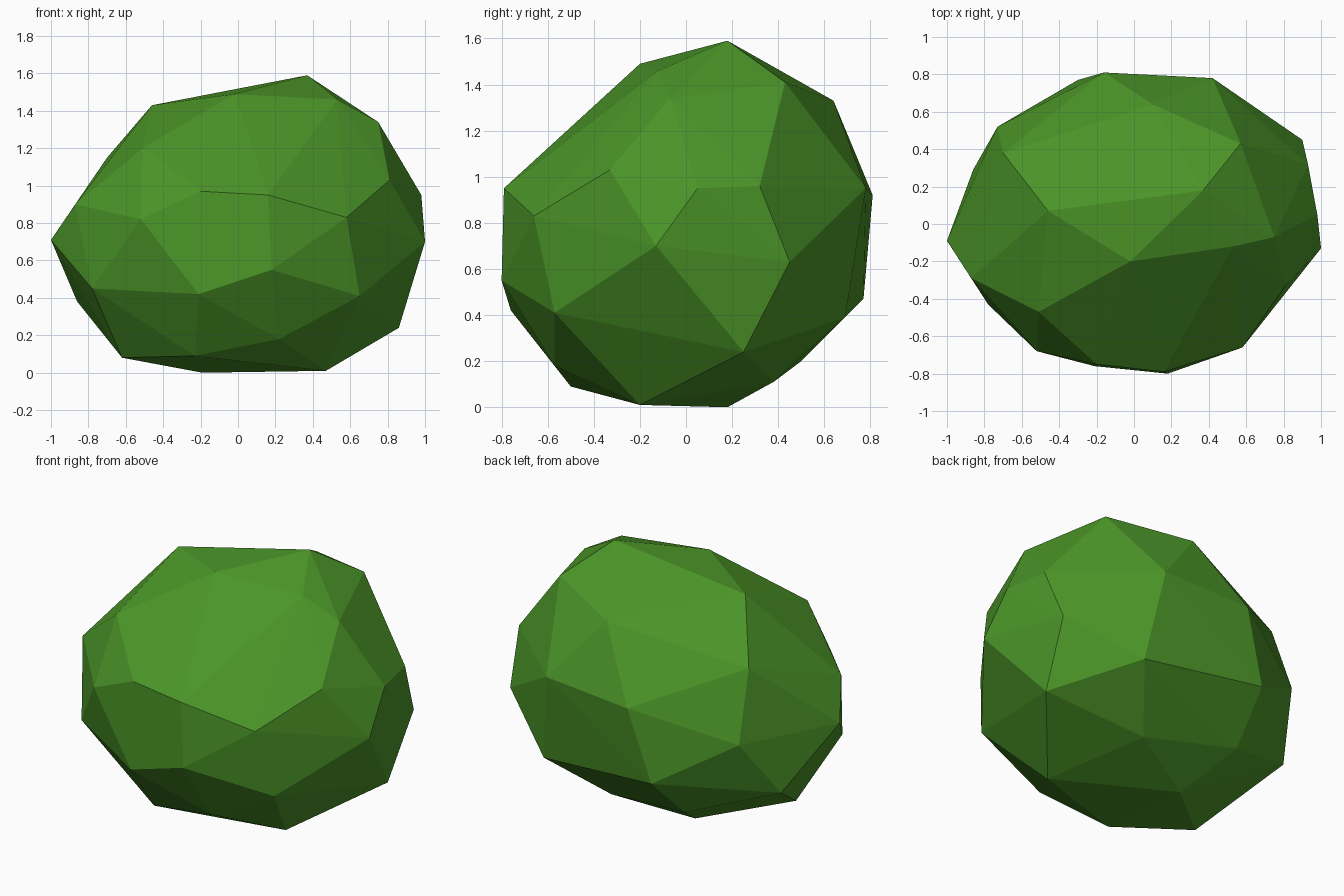
import bpy
import bmesh

# Remove only the default cube
default_cube = bpy.data.objects.get("Cube")
if default_cube:
    bpy.data.objects.remove(default_cube, do_unlink=True)


def make_material(name, colour):
    material = bpy.data.materials.new(name)
    material.use_nodes = True
    material.diffuse_color = colour
    shader = next(n for n in material.node_tree.nodes if n.type == "BSDF_PRINCIPLED")
    shader.inputs["Base Color"].default_value = colour
    shader.inputs["Roughness"].default_value = 1
    return material


def faceted_shell(name, sections, material):
    """Wrap flat facets tightly around a stack of uneven cross-sections."""
    bm = bmesh.new()
    for section in sections:
        for corner in section:
            bm.verts.new(corner)
    bmesh.ops.convex_hull(bm, input=bm.verts[:])
    loose = [v for v in bm.verts if not v.link_faces]
    bmesh.ops.delete(bm, geom=loose, context="VERTS")
    bmesh.ops.recalc_face_normals(bm, faces=bm.faces[:])
    for face in bm.faces:
        face.smooth = False
    mesh = bpy.data.meshes.new(name)
    bm.to_mesh(mesh)
    bm.free()
    mesh.materials.append(material)
    shell = bpy.data.objects.new(name, mesh)
    bpy.context.scene.collection.objects.link(shell)
    return shell


# Uneven outline of the bush at each level, from the ground up
underside = [(.47, -.2, .01), (-.19, .18, 0), (-.62, -.2, .08), (-.23, -.5, .09),
             (.22, -.57, .18), (.25, .38, .11), (-.34, .5, .2)]
lower_bulge = [(.86, .25, .24), (.65, -.57, .41), (.18, -.8, .55), (-.21, -.76, .42),
               (-.78, -.43, .45), (-.86, .29, .38), (-.3, .77, .47), (.5, .69, .39)]
waist = [(1, -.13, .7), (.9, .45, .63), (-1, -.09, .71), (-.73, .52, .73)]
upper_bulge = [(.98, .05, .95), (.93, .32, .96), (.42, .78, .95), (-.16, .81, .92),
               (-.87, -.29, .9), (-.52, -.68, .82), (-.2, -.75, .97), (.16, -.79, .95),
               (.58, -.66, .83)]
shoulder = [(.81, -.33, 1.03), (.16, -.53, 1.17), (-.51, -.47, 1.2), (-.7, .38, 1.15),
            (.1, .64, 1.33)]
crown = [(-.46, .07, 1.43), (-.02, -.2, 1.49), (.53, -.12, 1.46), (.75, -.07, 1.34),
         (.57, .43, 1.41), (.37, .18, 1.59)]

# Low-poly leafy bush in a single green
leaf_green = make_material("leaf green", (.07, .3, .021, 1))
faceted_shell("bush_foliage",
              [underside, lower_bulge, waist, upper_bulge, shoulder, crown],
              leaf_green)
